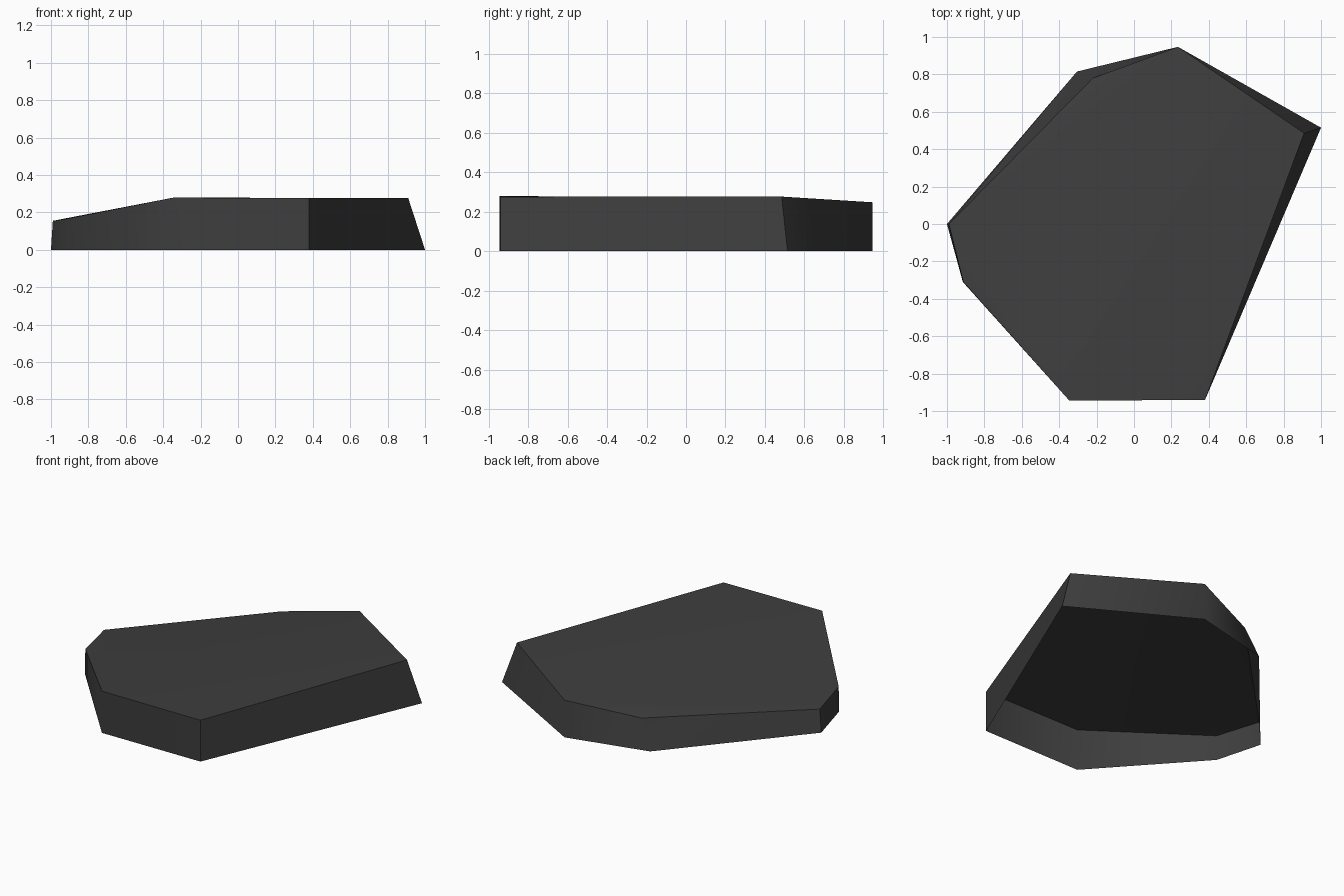
import bpy
import bmesh
import math

old = bpy.data.objects.get("Cube")
if old:
    bpy.data.objects.remove(old, do_unlink=True)

# Flat dark stone colour
stone = bpy.data.materials.new("dark_grey_stone")
stone.use_nodes = True
colour = (0.048, 0.048, 0.048, 1.0)
stone.diffuse_color = colour
bsdf = stone.node_tree.nodes["Principled BSDF"]
bsdf.inputs["Base Color"].default_value = colour
bsdf.inputs["Roughness"].default_value = 0.9

# Ground outline and upper rim, counter-clockwise from the left tip
outline = [(-1.0, 0.0), (-0.915, -0.31), (-0.345, -0.945), (0.38, -0.94),
           (1.0, 0.515), (0.235, 0.947), (-0.305, 0.815)]
rim = [(-0.99, 0.0, 0.155), (-0.912, -0.31, 0.167), (-0.345, -0.945, 0.279),
       (0.38, -0.94, 0.276), (0.91, 0.485, 0.277), (0.235, 0.947, 0.248),
       (-0.22, 0.78, 0.187)]
# Facets of the gently folded top
facets = [(0, 1, 2), (0, 2, 5), (0, 5, 6), (2, 3, 4), (2, 4, 5)]

# Rock slab: side walls and top, open underneath
bm = bmesh.new()
low = [bm.verts.new((x, y, 0)) for x, y in outline]
high = [bm.verts.new(p) for p in rim]
count = len(low)
for i in range(count):
    j = (i + 1) % count
    bm.faces.new((low[i], low[j], high[j], high[i]))
for facet in facets:
    bm.faces.new([high[i] for i in facet])

mesh = bpy.data.meshes.new("rock_slab")
bm.to_mesh(mesh)
bm.free()
mesh.materials.append(stone)
slab = bpy.data.objects.new("rock_slab", mesh)
bpy.context.collection.objects.link(slab)

# Soft wall corners, crisp rim
bpy.ops.object.select_all(action="DESELECT")
slab.select_set(True)
bpy.context.view_layer.objects.active = slab
bpy.ops.object.shade_smooth_by_angle(angle=math.radians(52))
